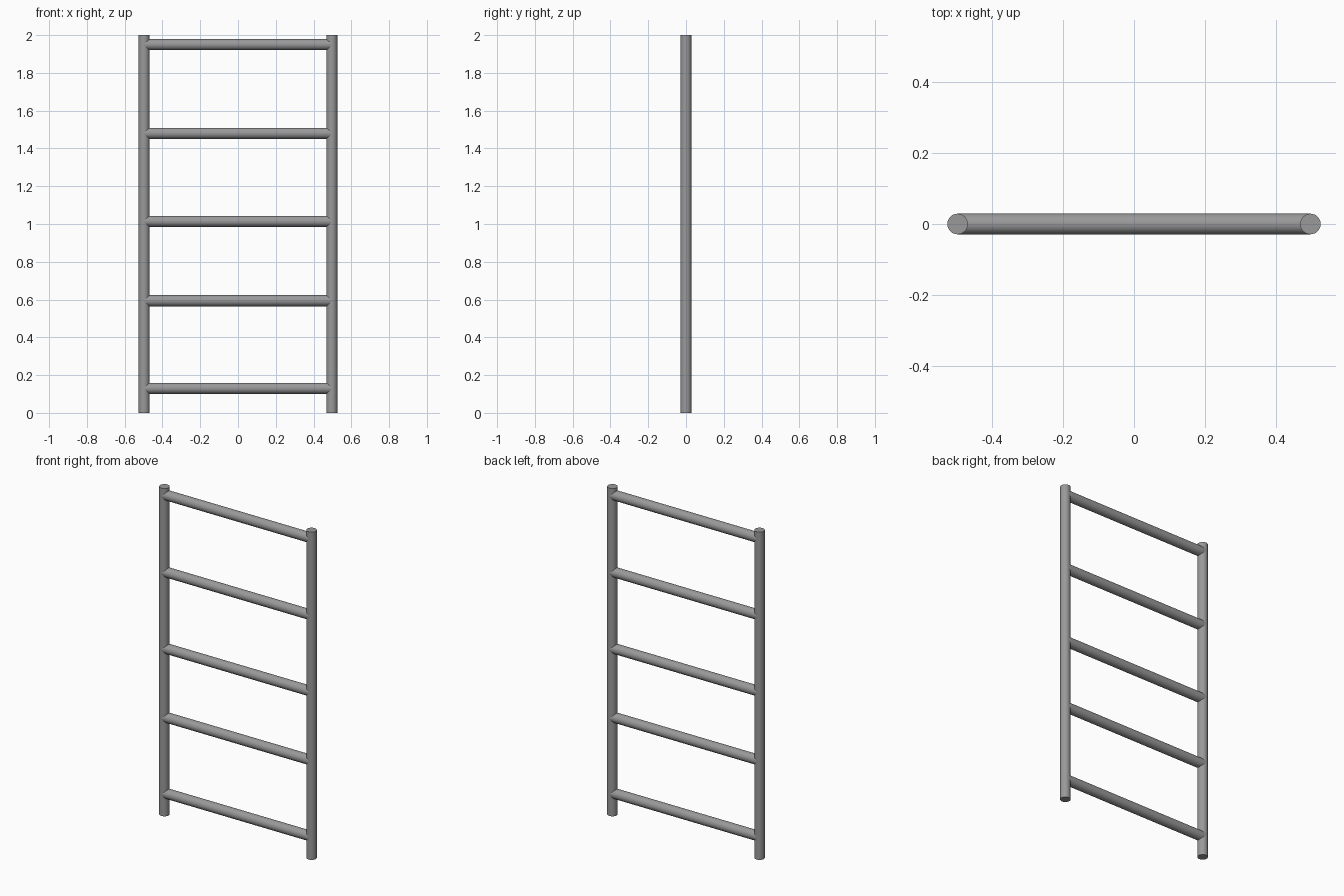
import bpy
import math

if "Cube" in bpy.data.objects:
    bpy.data.objects.remove(bpy.data.objects["Cube"], do_unlink=True)

HEIGHT = 2.0
POST_X = 0.497
RADIUS = 0.029
RUNG_HEIGHTS = (0.13, 0.594, 1.014, 1.48, 1.95)

# Plain grey metal
metal = bpy.data.materials.new("grey_metal")
metal.use_nodes = True
colour = (0.32, 0.32, 0.32, 1)
metal.diffuse_color = colour
metal.node_tree.nodes["Principled BSDF"].inputs["Base Color"].default_value = colour


def tube(name, length, location, radius, tilt=0.0):
    bpy.ops.mesh.primitive_cylinder_add(
        vertices=48, radius=radius, depth=length,
        location=location, rotation=(0, tilt, 0))
    part = bpy.context.object
    part.name = name
    part.data.materials.append(metal)
    bpy.ops.object.shade_smooth_by_angle(angle=math.radians(30))
    return part


# Two upright posts
for side, name in ((1, "left_post"), (-1, "right_post")):
    tube(name, HEIGHT, (side * POST_X, 0, HEIGHT / 2), RADIUS)

# Horizontal rungs running between the post centres
for number, z in enumerate(RUNG_HEIGHTS, 1):
    tube(f"rung_{number}", 2 * POST_X, (0, 0, z), RADIUS + 0.0005, math.pi / 2)
